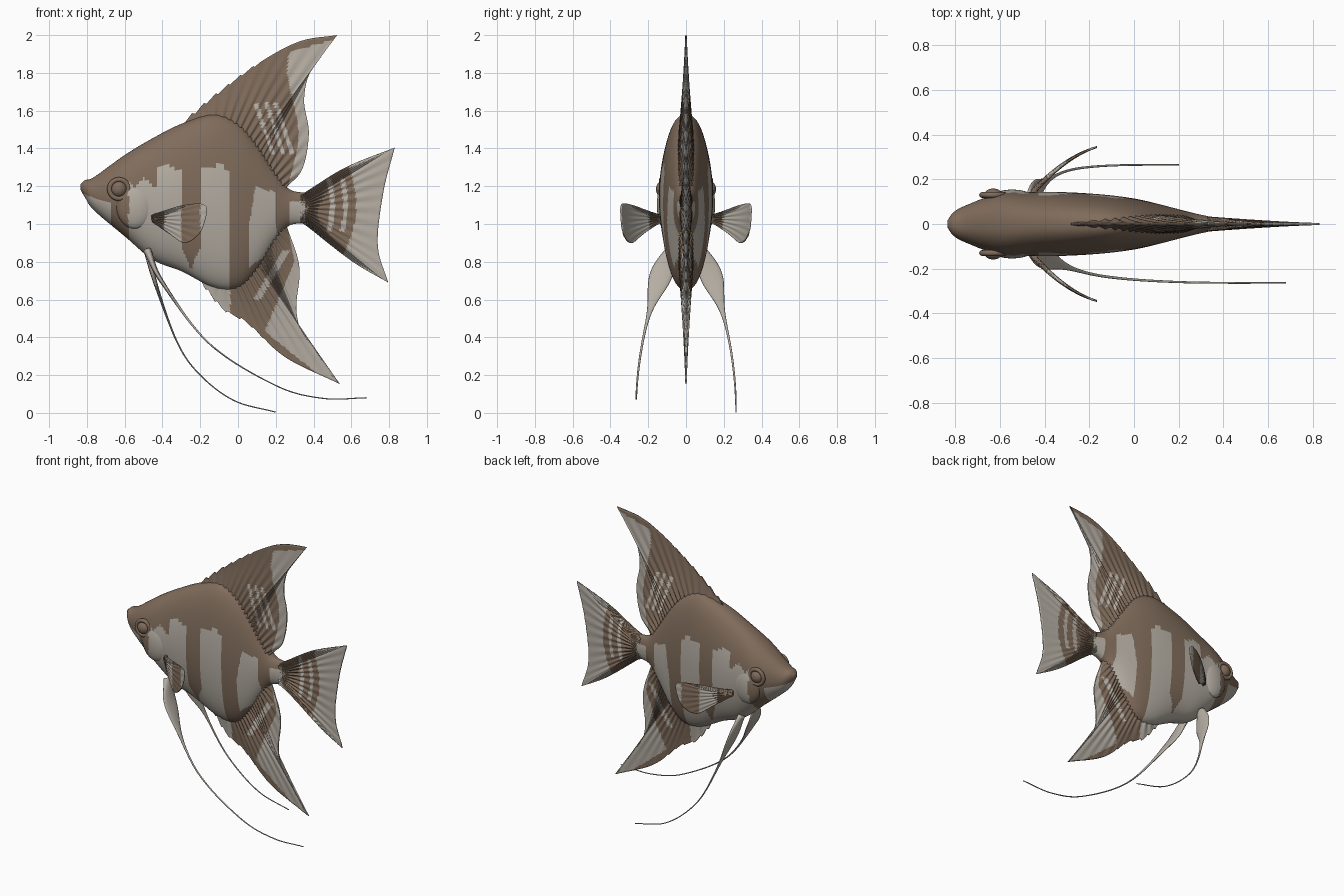
import bpy, bmesh, math
from mathutils import Vector

if "Cube" in bpy.data.objects:
    bpy.data.objects.remove(bpy.data.objects["Cube"])


def material(name, rgb):
    m = bpy.data.materials.new(name)
    m.diffuse_color = (*rgb, 1)
    m.use_nodes = True
    m.node_tree.nodes["Principled BSDF"].inputs["Base Color"].default_value = m.diffuse_color
    return m


BROWN = material("warm brown", (0.215, 0.15, 0.105))
PALE = material("pale grey", (0.46, 0.42, 0.365))


# Colour rules: True where the side view is pale
def body_pale(x, z):
    if x < -.58:  # snout, then the brown eye band
        return x < -.67 and z < 1.17 - .35 * (x + .85)
    if x < -.43:  # cheek
        return z < 1.22 + .02 * math.sin(60 * x)
    if x < -.04:  # flank with one tapering brown bar
        bar = .05 * min(1, max(0, (z - .76) / .12))
        return z < 1.3 + .012 * math.sin(45 * x) and abs(x + .25) > bar
    if x < .24:  # patch behind the second bar
        return .77 + .6 * max(0, x - .05) < z < 1.2 - .2 * max(0, x - .05) and \
            .06 + .15 * max(0, z - 1) < x < .2 + .2 * max(0, 1 - z)
    return .27 < x < .36 and .96 < z < 1.12  # tail root


def dorsal_pale(x, z):
    if x > .29 + .03 * math.sin(9 * (z - 1.3)):
        return z < 1.91 + .3 * (x - .28)
    q = x + .33 * (z - 1.5)
    return 1.37 < z < 1.64 and min(abs(q - .14), abs(q - .197), abs(q - .245)) < .012


def anal_pale(x, z):
    if x < -.04:
        return True
    if x > .17 + .43 * (min(z, .8) - .5) - .2 * max(0, z - .8):
        return z > .4 - .8 * (x - .18)
    return .6 < z < .86 and abs(x - .1 - .6 * (z - .6)) < .02


def tail_pale(x, z):
    if x < .36:
        return z < 1.12
    r = x + (z - 1.1) ** 2
    return r > .625 or (abs(z - 1.1) < .14 and min(abs(r - .5), abs(r - .57)) < .013)


def sample(points, n):
    """Smooth curve through the points, n evenly spaced samples."""
    p = [Vector(q) for q in points]
    p = [p[0] * 2 - p[1]] + p + [p[-1] * 2 - p[-2]]
    dense = []
    for a, b, c, d in zip(p, p[1:], p[2:], p[3:]):
        for k in range(24):
            t = k / 24
            dense.append(0.5 * (2 * b + (c - a) * t + (2 * a - 5 * b + 4 * c - d) * t * t
                                + (3 * b - a - 3 * c + d) * t ** 3))
    dense.append(p[-2])
    run = [0]
    for a, b in zip(dense, dense[1:]):
        run.append(run[-1] + (b - a).length)
    out, j = [], 0
    for i in range(n):
        target = run[-1] * i / (n - 1)
        while j < len(run) - 2 and run[j + 1] < target:
            j += 1
        out.append(dense[j].lerp(dense[j + 1], (target - run[j]) / max(run[j + 1] - run[j], 1e-9)))
    return out


def finish(name, bm, rule):
    bmesh.ops.recalc_face_normals(bm, faces=bm.faces)
    for f in bm.faces:
        c = f.calc_center_median()
        f.smooth = True
        f.material_index = int(rule(c.x, c.z, f.normal.y))
    me = bpy.data.meshes.new(name)
    bm.to_mesh(me)
    bm.free()
    me.materials.append(BROWN)
    me.materials.append(PALE)
    bpy.context.collection.objects.link(bpy.data.objects.new(name, me))


def loft(name, rings, rule):
    bm = bmesh.new()
    rows = [[bm.verts.new(p) for p in ring] for ring in rings]
    for a, b in zip(rows, rows[1:]):
        for k in range(len(a)):
            m = (k + 1) % len(a)
            bm.faces.new((a[k], a[m], b[m], b[k]))
    bm.faces.new(rows[0])
    bm.faces.new(rows[-1])
    finish(name, bm, rule)


def fin(name, base, edges, root, rule, spikes=0, rays=60, steps=44, y_at=lambda x: 0):
    """Thin fanned sheet from a base line to an outer margin made of smooth edges."""
    margin = sample(edges[0], rays)
    for e in edges[1:]:
        margin += sample(e, rays)[1:]
    rings = []
    for i, (b, m) in enumerate(zip(sample(base, len(margin)), margin)):
        if i < spikes:
            m = m + (m - b).normalized() * 0.018 * ((i % 5) / 5 - 0.5)
        ripple = 1 + 0.22 * math.sin(i * 1.05)
        front, back = [], []
        for k in range(steps + 1):
            s = k / steps
            q = b.lerp(m, s)
            t = (root * (1 - s) ** 1.3 + 0.004) * ripple
            front.append((q.x, y_at(q.x) - t, q.y))
            back.append((q.x, y_at(q.x) + t, q.y))
        rings.append(front + back[::-1])
    loft(name, rings, rule)


def ellipsoid(name, centre, radii, rule):
    bm = bmesh.new()
    bmesh.ops.create_uvsphere(bm, u_segments=40, v_segments=24, radius=1)
    for v in bm.verts:
        v.co = Vector([c + r * k for c, r, k in zip(centre, radii, v.co)])
    finish(name, bm, rule)


# Body: x, bottom, top, half width
BODY = [(-.835, 1.185, 1.21, .015), (-.81, 1.14, 1.232, .05), (-.76, 1.07, 1.25, .08),
        (-.6, .935, 1.365, .138), (-.45, .81, 1.455, .143), (-.3, .75, 1.53, .142),
        (-.13, .665, 1.58, .131), (0, .66, 1.535, .114), (.1, .75, 1.43, .092),
        (.2, .91, 1.28, .066), (.28, .995, 1.18, .046), (.42, 1.0, 1.165, .016)]
rings = []
for x, lo, hi, w in sample(BODY, 170):
    ring = []
    for k in range(96):
        a = math.tau * k / 96
        c = math.cos(a)
        ring.append((x, w * math.copysign(abs(c) ** 0.85, c),
                     (lo + hi) / 2 + (hi - lo) / 2 * math.sin(a)))
    rings.append(ring)
loft("body", rings, lambda x, z, n: body_pale(x, z))

# Dorsal, anal and tail fins
fin("dorsal_fin", [(-.2, 1.5), (.06, 1.42), (.24, 1.16)],
    [[(-.29, 1.54), (-.1, 1.7), (.13, 1.865), (.33, 1.968), (.525, 2.0)],
     [(.525, 2.0), (.39, 1.82), (.35, 1.66), (.375, 1.48), (.34, 1.29), (.25, 1.19)]],
    .032, lambda x, z, n: dorsal_pale(x, z), spikes=32)
fin("anal_fin", [(-.14, .76), (.05, .77), (.23, 1.0)],
    [[(-.21, .71), (-.08, .55), (.05, .475), (.25, .295), (.54, .152)],
     [(.54, .152), (.38, .33), (.31, .53), (.325, .77), (.26, .985)]],
    .03, lambda x, z, n: anal_pale(x, z), spikes=32)
fin("tail_fin", [(.33, 1.15), (.33, 1.01)],
    [[(.35, 1.165), (.57, 1.3), (.83, 1.405)],
     [(.83, 1.405), (.77, 1.17), (.74, .89), (.795, .69)],
     [(.795, .69), (.6, .805), (.35, 1.0)]],
    .024, lambda x, z, n: tail_pale(x, z))

# Pelvic filaments in side view; the left one sweeps further back
PELVIC = {
    -1: [(-.48, .86), (-.4, .69), (-.15, .365), (.2, .145), (.45, .077), (.68, .08)],
    1: [(-.48, .86), (-.435, .68), (-.32, .37), (-.2, .2), (-.02, .065), (.2, .004)],
}

for side, label in ((-1, "left"), (1, "right")):
    # Pectoral fins: brown stalk, pale inner side, barred outer side
    def pectoral_rule(x, z, n):
        return x > -.39 and (n * side < 0 or x > -.2 or body_pale(x, z))

    fin("pectoral_fin_" + label, [(-.46, 1.045), (-.455, 1.01)],
        [[(-.44, 1.055), (-.3, 1.098), (-.19, 1.106), (-.165, 1.065), (-.2, .955), (-.28, .9),
          (-.36, .945), (-.44, 1.0)]], .012, pectoral_rule, rays=90, steps=30,
        y_at=lambda x: side * (.145 + 1.1 * (x + .45) - 1.4 * (x + .45) ** 2))

    # Eyes with raised rings, and gill covers
    ellipsoid("eye_" + label, (-.63, side * .125, 1.185), (.042, .034, .042), lambda x, z, n: False)
    bpy.ops.mesh.primitive_torus_add(location=(-.63, side * .13, 1.185), rotation=(math.pi / 2, 0, 0),
                                     major_radius=.05, minor_radius=.013,
                                     major_segments=40, minor_segments=12)
    ring = bpy.context.object
    ring.name = "eye_ring_" + label
    ring.data.materials.append(BROWN)
    bpy.ops.object.shade_smooth()
    ellipsoid("gill_cover_" + label, (-.545, side * .112, 1.1), (.1, .042, .125),
              lambda x, z, n: body_pale(x, z))

    # Pelvic fins: broad blades that thin into long filaments, spreading as they drop
    pts = [Vector((p.x, side * (.265 - .185 * (p.y / .86) ** 2), p.y)) for p in sample(PELVIC[side], 90)]
    rings = []
    for i, p in enumerate(pts):
        tangent = (pts[min(i + 1, 89)] - pts[max(i - 1, 0)]).normalized()
        normal = tangent.cross(Vector((0, 1, 0))).normalized()
        across = normal.cross(tangent)
        drop = .86 - p.z
        wide = .008 * (1 - .6 * i / 89) + .052 * math.exp(-((drop - .13) / .14) ** 2)
        thick = .003 + .018 * math.exp(-drop / .25) * (1 - i / 89)
        rings.append([p + across * wide * math.cos(math.tau * k / 14)
                      + normal * thick * math.sin(math.tau * k / 14) for k in range(14)])
    loft("pelvic_fin_" + label, rings, lambda x, z, n: True)
